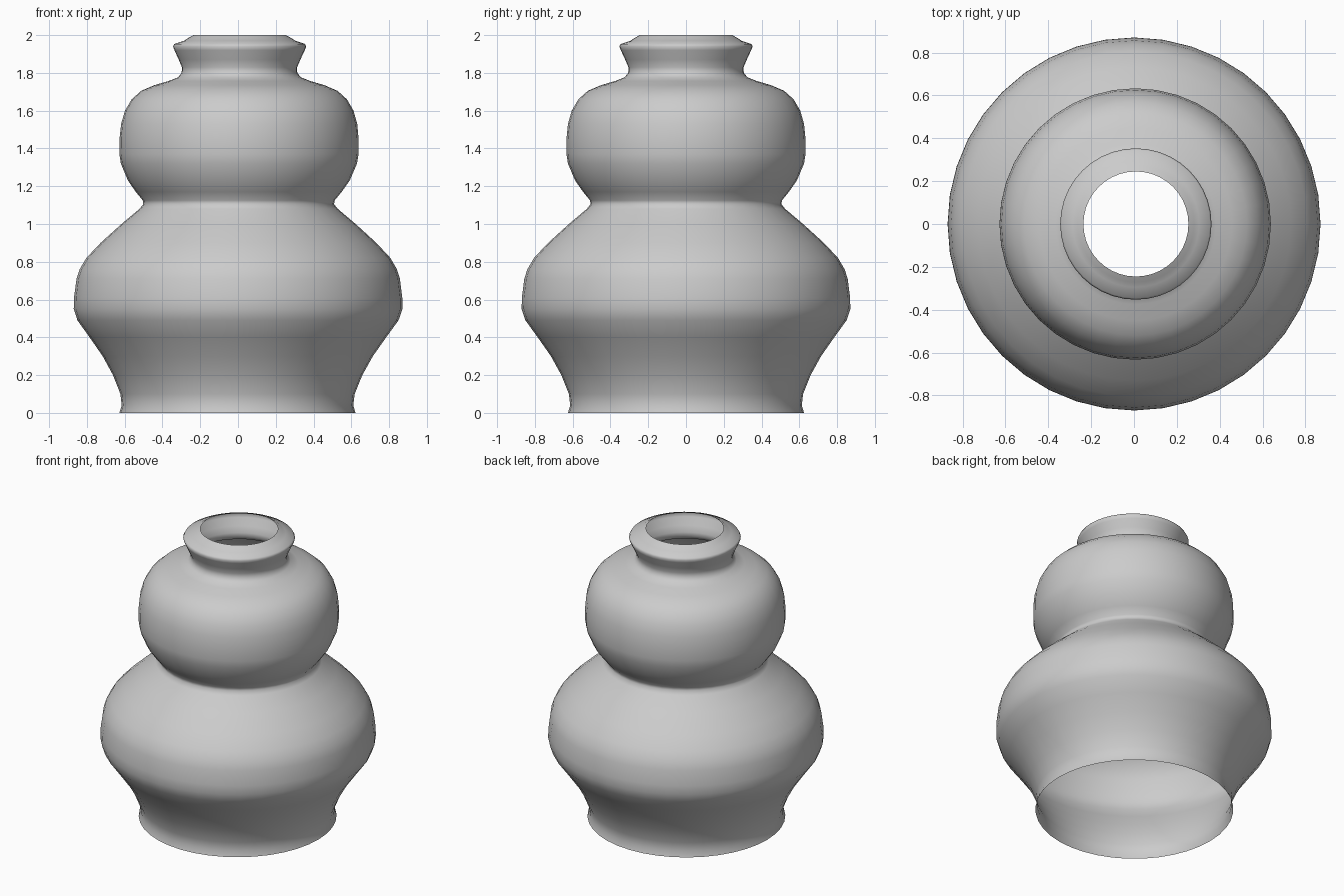
import bpy, bmesh, math

SEGMENTS = 40

# Outer profile of the double-gourd vase: (radius, height)
PROFILE = [
    (0.625, 0.0), (0.613, 0.04), (0.62, 0.1), (0.66, 0.2), (0.715, 0.3),
    (0.785, 0.4), (0.85, 0.49), (0.87, 0.55), (0.869, 0.61), (0.856, 0.71),
    (0.84, 0.76), (0.805, 0.82), (0.73, 0.9), (0.62, 1.0), (0.525, 1.08),
    (0.505, 1.105), (0.508, 1.125), (0.545, 1.17), (0.587, 1.23),
    (0.625, 1.32), (0.633, 1.37), (0.633, 1.45), (0.625, 1.53),
    (0.605, 1.6), (0.57, 1.66), (0.52, 1.705), (0.45, 1.735),
    (0.375, 1.757), (0.325, 1.777), (0.306, 1.8), (0.305, 1.83),
    (0.322, 1.87), (0.345, 1.92), (0.353, 1.94), (0.346, 1.953),
    (0.295, 1.97), (0.272, 1.985), (0.245, 2.0),
]

# Spin the profile into an open shell with a very slight lean
bm = bmesh.new()
rings = []
for r, z in PROFILE:
    lean = 0.006 * z - 0.003
    rings.append([bm.verts.new((r * math.cos(2 * math.pi * i / SEGMENTS) + lean,
                                r * math.sin(2 * math.pi * i / SEGMENTS), z))
                  for i in range(SEGMENTS)])
for low, high in zip(rings, rings[1:]):
    for i in range(SEGMENTS):
        j = (i + 1) % SEGMENTS
        bm.faces.new((low[i], low[j], high[j], high[i]))

mesh = bpy.data.meshes.new("vase_body")
bm.to_mesh(mesh)
bm.free()
vase = bpy.data.objects.new("vase_body", mesh)
bpy.context.collection.objects.link(vase)

# Smooth glazed surface
bpy.context.view_layer.objects.active = vase
vase.select_set(True)
bpy.ops.object.shade_smooth_by_angle(angle=math.radians(60))
